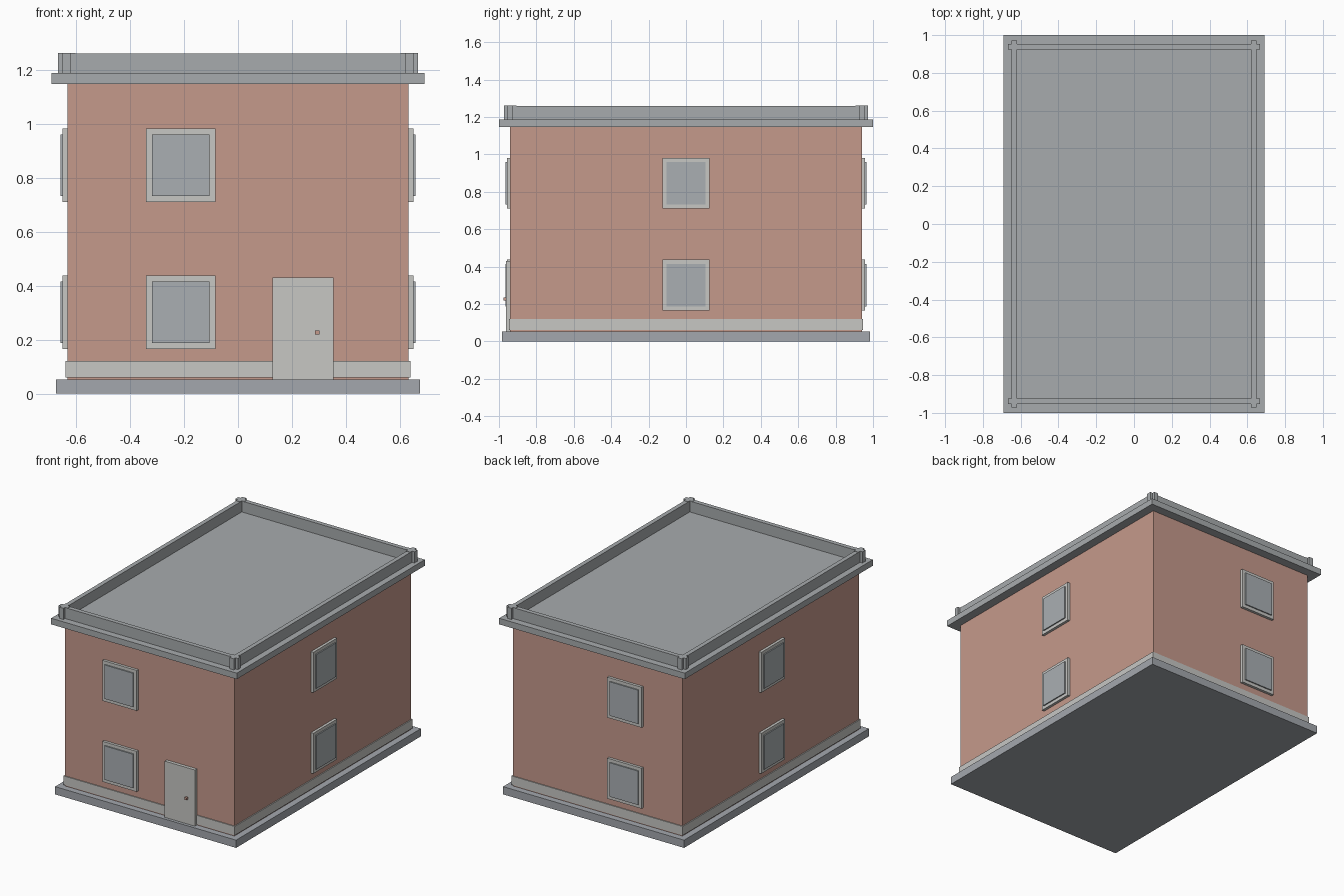
import bpy

cube = bpy.data.objects.get("Cube")
if cube:
    bpy.data.objects.remove(cube, do_unlink=True)


def make_material(name, rgb):
    mat = bpy.data.materials.new(name)
    mat.use_nodes = True
    mat.diffuse_color = (*rgb, 1)
    mat.node_tree.nodes["Principled BSDF"].inputs["Base Color"].default_value = (*rgb, 1)
    return mat


TERRACOTTA = make_material("terracotta", (0.56, 0.32, 0.26))
TRIM = make_material("pale trim", (0.57, 0.57, 0.55))
GLASS = make_material("window glass", (0.40, 0.43, 0.45))
ROOF = make_material("roof grey", (0.39, 0.41, 0.42))
BASE = make_material("base grey", (0.37, 0.39, 0.42))


def box(name, x, y, z, mat):
    """Box spanning the given (low, high) range on each axis."""
    spans = (x, y, z)
    verts = [(a, b, c) for a in x for b in y for c in z]
    faces = [(0, 1, 3, 2), (4, 6, 7, 5), (0, 4, 5, 1),
             (2, 3, 7, 6), (0, 2, 6, 4), (1, 5, 7, 3)]
    mesh = bpy.data.meshes.new(name)
    mesh.from_pydata(verts, [], faces)
    mesh.materials.append(mat)
    obj = bpy.data.objects.new(name, mesh)
    bpy.context.collection.objects.link(obj)
    return obj


def around(centre, half):
    return (centre - half, centre + half)


def slab(name, half_x, half_y, z, mat):
    return box(name, around(0, half_x), around(0, half_y), z, mat)


# Stacked body
WALL_X, WALL_Y = 0.631, 0.94
slab("base_slab", 0.674, 0.983, (0, 0.052), BASE)
slab("walls", WALL_X, WALL_Y, (0.052, 1.146), TERRACOTTA)
slab("plinth", 0.638, 0.946, (0.06, 0.12), TRIM)
slab("cornice", 0.691, 1.0, (1.146, 1.187), ROOF)

# Parapet walls and cross-shaped corner posts
PX, PY, HALF, ARM = 0.634, 0.939, 0.015, 0.033
PARAPET_Z, POST_Z = (1.187, 1.26), (1.187, 1.262)
for s, side, end in ((-1, "right", "front"), (1, "left", "back")):
    box(f"parapet_{side}", around(s * PX, HALF), around(0, PY + HALF), PARAPET_Z, ROOF)
    box(f"parapet_{end}", around(0, PX - HALF), around(s * PY, HALF), PARAPET_Z, ROOF)
    for t, corner in ((-1, "front"), (1, "back")):
        name = f"corner_post_{corner}_{side}"
        box(name + "_wide", around(s * PX, ARM), around(t * PY, HALF), POST_Z, ROOF)
        box(name + "_deep", around(s * PX, HALF), around(t * PY, ARM), POST_Z, ROOF)


# Windows: a frame plate with a raised pane on each wall and floor
def window(name, axis, sign, along, half_width, z):
    wall = WALL_X if axis == "x" else WALL_Y
    layers = (("frame", 0, 0.018, TRIM), ("pane", 0.022, 0.026, GLASS))
    for part, inset, depth, mat in layers:
        out = tuple(sorted((sign * (wall - 0.01), sign * (wall + depth))))
        across = around(along, half_width - inset)
        x, y = (out, across) if axis == "x" else (across, out)
        box(f"{name}_{part}", x, y, around(z, 0.136 - inset), mat)


for floor, z in (("lower", 0.301), ("upper", 0.846)):
    window(f"{floor}_window_front", "y", -1, -0.212, 0.128, z)
    window(f"{floor}_window_back", "y", 1, -0.212, 0.128, z)
    window(f"{floor}_window_left", "x", 1, 0, 0.126, z)
    window(f"{floor}_window_right", "x", -1, 0, 0.126, z)

# Front door and knob
box("door", (0.128, 0.353), (-0.962, -0.93), (0.052, 0.43), TRIM)
box("door_knob", around(0.293, 0.008), (-0.977, -0.955), around(0.226, 0.008), TERRACOTTA)
